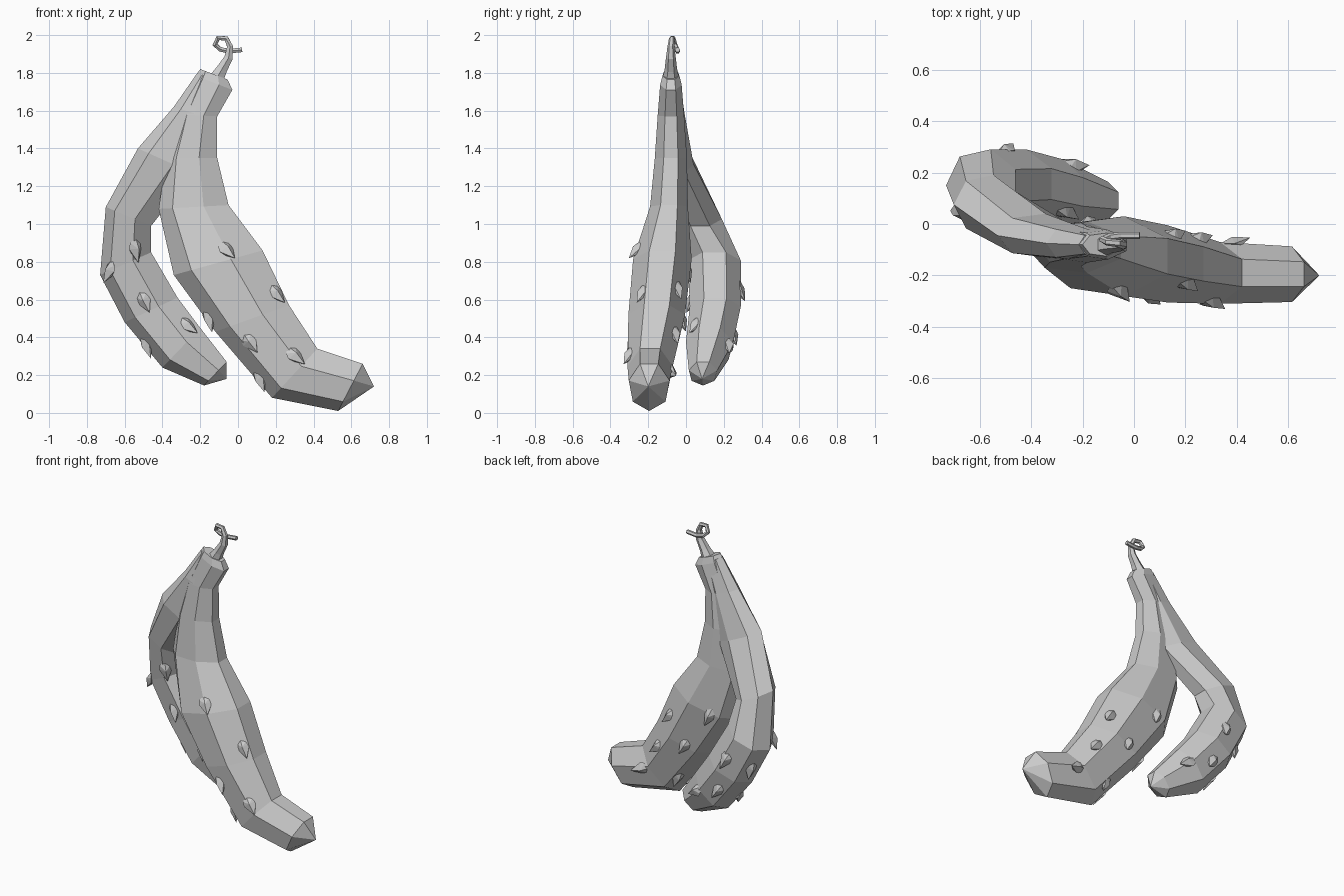
import bpy, math
from mathutils import Vector
from mathutils.bvhtree import BVHTree
import bmesh

if "Cube" in bpy.data.objects:
    bpy.data.objects.remove(bpy.data.objects["Cube"])

SIDES = 7


def finish(bm, name):
    bmesh.ops.recalc_face_normals(bm, faces=bm.faces)
    me = bpy.data.meshes.new(name)
    bm.to_mesh(me)
    ob = bpy.data.objects.new(name, me)
    bpy.context.collection.objects.link(ob)
    return ob


def skin(bm, rings):
    for a, b in zip(rings, rings[1:]):
        n = len(a)
        for i in range(n):
            bm.faces.new((a[i], a[(i + 1) % n], b[(i + 1) % n], b[i]))


def lobe(name, rows, tip):
    """Each row: outer x, z, inner x, z, centre y, half depth."""
    bm = bmesh.new()
    rings, centres = [], []
    low = math.cos(math.pi / SIDES)
    for ox, oz, ix, iz, y, d in rows:
        o, i = Vector((ox, y, oz)), Vector((ix, y, iz))
        centres.append((o + i) / 2)
        ring = []
        for k in range(SIDES):
            a = 2 * math.pi * k / SIDES
            t = (math.cos(a) + low) / (1 + low)
            p = i.lerp(o, t) + Vector((0, d * math.sin(a) / 0.975, 0))
            ring.append(bm.verts.new(p))
        rings.append(ring)
    skin(bm, rings)
    bm.faces.new(rings[0])
    apex = bm.verts.new(tip)
    for k in range(SIDES):
        bm.faces.new((rings[-1][k], rings[-1][(k + 1) % SIDES], apex))
    bmesh.ops.recalc_face_normals(bm, faces=bm.faces)
    tree = BVHTree.FromBMesh(bm)
    finish(bm, name)
    return tree, centres + [Vector(tip)]


def thorns(name, tree, path, spots, size=1.0):
    """Flat teardrop thorns, pointing along the lobe; s = ray side (-1 front)."""
    bm = bmesh.new()
    for x, z, s in spots:
        p, n, _, _ = tree.ray_cast(Vector((x, 3 * s, z)), Vector((0, -s, 0)))
        if p is None:
            p, n, _, _ = tree.find_nearest(Vector((x, s * 0.2, z)))
        j = min(range(len(path) - 1), key=lambda q: ((path[q] + path[q + 1]) / 2 - p).length)
        u = path[j + 1] - path[j]
        u = (u - n * u.dot(n)).normalized()
        v = n.cross(u)
        base = [(-.055, 0), (-.03, .035), (0, .042), (.035, .02), (.035, -.02), (0, -.042), (-.03, -.035)]
        ring = [bm.verts.new(p + (u * a + v * b) * size - n * .008) for a, b in base]
        ridge = bm.verts.new(p + (u * .0 + n * .026) * size)
        point = bm.verts.new(p + (u * .075 + n * .028) * size)
        for k in range(7):
            a, b = ring[k], ring[(k + 1) % 7]
            if k == 3:
                bm.faces.new((a, b, point))
            elif k in (2, 4):
                bm.faces.new((a, b, point))
                bm.faces.new((a, point, ridge) if k == 2 else (point, b, ridge))
            else:
                bm.faces.new((a, b, ridge))
        bm.faces.new(ring[::-1])
    finish(bm, name)


# Front lobe with the neck and collar
front = lobe("front_lobe", [
    (-.20, 1.82, -.055, 1.765, -.08, .045),
    (-.225, 1.785, -.03, 1.71, -.08, .057),
    (-.31, 1.58, -.11, 1.57, -.08, .07),
    (-.38, 1.35, -.11, 1.35, -.08, .085),
    (-.42, 1.08, -.05, 1.10, -.09, .10),
    (-.34, .73, .13, .86, -.125, .155),
    (-.12, .43, .27, .57, -.155, .15),
    (.18, .08, .42, .34, -.19, .12),
    (.53, .01, .66, .26, -.195, .108)], (.72, -.20, .14))

# Rear lobe, growing out of the neck
rear = lobe("rear_lobe", [
    (-.215, 1.80, -.09, 1.75, -.08, .045),
    (-.34, 1.62, -.15, 1.56, -.075, .068),
    (-.53, 1.40, -.24, 1.27, -.045, .085),
    (-.70, 1.09, -.46, .99, .075, .115),
    (-.73, .73, -.46, .85, .15, .14),
    (-.60, .48, -.32, .61, .155, .135),
    (-.40, .24, -.20, .45, .125, .125),
    (-.18, .145, -.06, .27, .09, .075)], (-.06, .085, .18))

# Thorns
thorns("front_lobe_thorns", *front, [
    (-.06, .87, -1), (.20, .64, -1), (-.16, .50, -1), (.06, .38, -1),
    (.30, .31, -1), (.11, .18, -1),
    (-.18, .76, 1), (.15, .66, 1), (.02, .50, 1), (.25, .42, 1),
    (.38, .22, 1), (.13, .22, 1)])
thorns("rear_lobe_thorns", *rear, [
    (-.68, .76, -1), (-.50, .60, -1), (-.27, .47, -1), (-.41, .82, -1),
    (-.49, .36, -1), (-.50, .66, 1), (-.24, .36, 1), (-.63, .60, 1), (-.42, .42, 1)])

# Curled stem: x, y, z, radius
stem = [(-.125, -.08, 1.75, .05), (-.085, -.08, 1.82, .033), (-.05, -.08, 1.88, .026),
        (-.042, -.08, 1.94, .018), (-.062, -.075, 1.982, .015), (-.105, -.07, 1.985, .014),
        (-.122, -.06, 1.95, .014), (-.095, -.05, 1.925, .014), (-.05, -.045, 1.915, .014),
        (.022, -.045, 1.922, .014)]
bm = bmesh.new()
pts = [Vector(s[:3]) for s in stem]
rings = []
for k, p in enumerate(pts):
    t = (pts[min(k + 1, len(pts) - 1)] - pts[max(k - 1, 0)]).normalized()
    side = Vector((0, 1, 0))
    side = (side - t * side.dot(t)).normalized()
    up = t.cross(side)
    rings.append([bm.verts.new(p + stem[k][3] * (side * math.cos(a) + up * math.sin(a)))
                  for a in (math.pi * q / 3 for q in range(6))])
skin(bm, rings)
bm.faces.new(rings[0])
bm.faces.new(rings[-1])
finish(bm, "curled_stem")
